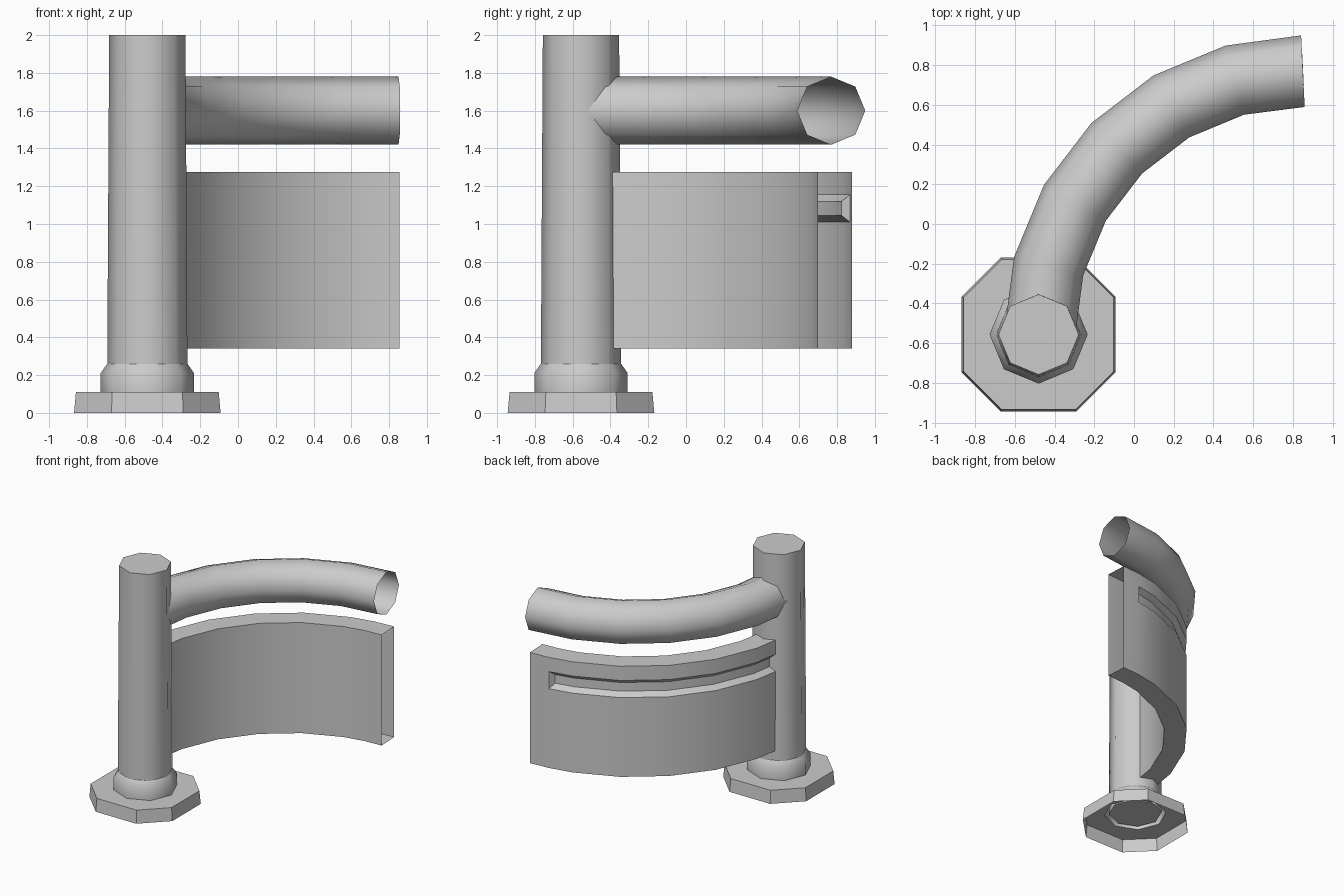
import bpy, bmesh
from math import sin, cos, radians, pi

cube = bpy.data.objects.get("Cube")
if cube:
    bpy.data.objects.remove(cube, do_unlink=True)

grey = bpy.data.materials.new("plain_grey")
grey.use_nodes = True
grey.diffuse_color = (0.6, 0.6, 0.6, 1)
grey.node_tree.nodes["Principled BSDF"].inputs["Base Color"].default_value = grey.diffuse_color

PX, PY = -0.48, -0.556      # post axis
CX, CY = 0.85, -0.556       # centre of the curved rail and panel


def finish(name, bm, angle=None):
    """Turn a bmesh into a named grey object, smooth below the angle."""
    mesh = bpy.data.meshes.new(name)
    bm.to_mesh(mesh)
    bm.free()
    mesh.materials.append(grey)
    if angle:
        mesh.shade_smooth()
        mesh.set_sharp_from_angle(angle=radians(angle))
    obj = bpy.data.objects.new(name, mesh)
    bpy.context.collection.objects.link(obj)
    return obj


def octagon(radius):
    return [(radius * cos(i * pi / 4), radius * sin(i * pi / 4)) for i in range(8)]


def chamfered_square(half, edge):
    corners = []
    for turn in range(4):
        c, s = cos(turn * pi / 2), sin(turn * pi / 2)
        corners += [(x * c - y * s, x * s + y * c) for x, y in ((half, edge), (edge, half))]
    return corners


def stack(name, layers, angle=None, caps=False):
    """Join eight-sided outlines, given from bottom to top, around the post axis."""
    bm = bmesh.new()
    rings = [[bm.verts.new((PX + x, PY + y, z)) for x, y in outline] for outline, z in layers]
    for low, high in zip(rings, rings[1:]):
        for i in range(8):
            j = (i + 1) % 8
            bm.faces.new((low[i], low[j], high[j], high[i]))
    if caps:
        bm.faces.new(rings[0][::-1])
        bm.faces.new(rings[-1])
    return finish(name, bm, angle)


def sweep(profile, angles, mid):
    """Sweep a closed (radius, height) profile along an arc, open at the ends."""
    bm = bmesh.new()
    rings = []
    for k, deg in enumerate(angles):
        c, s = cos(radians(deg)), sin(radians(deg))
        ring = []
        for r, z in profile:
            tilt = 0.05 * (r - mid) if k == 0 else 0
            ring.append(bm.verts.new((CX + r * c - tilt * s, CY + r * s + tilt * c, z)))
        rings.append(ring)
    n = len(profile)
    for a, b in zip(rings, rings[1:]):
        for i in range(n):
            j = (i + 1) % n
            bm.faces.new((a[i], b[i], b[j], a[j]))
    bm.normal_update()
    return bm, rings


# Hollow foot: tapered skirt and top plate with a round opening
stack("base_plate", [(chamfered_square(0.388, 0.19), 0),
                     (chamfered_square(0.378, 0.186), 0.11),
                     (octagon(0.247), 0.11)])

# Collar and post
stack("post_collar", [(octagon(0.247), 0.11), (octagon(0.247), 0.21),
                      (octagon(0.213), 0.26)], 30 + 20)
stack("post", [(octagon(0.213), 0.12), (octagon(0.202), 2.0)], 50, caps=True)

# Curved handrail: open eight-sided tube bent a quarter turn
rail_profile = [(1.325 + x, 1.6 + y) for x, y in octagon(0.18)]
bm, _ = sweep(rail_profile, [90 + 15 * i for i in range(7)], 1.325)
finish("curved_rail", bm, 50)

# Curved hollow panel, open at its free end
INNER, OUTER, LOW, HIGH = 1.255, 1.435, 0.34, 1.275
SLOT_LOW, SLOT_HIGH = 1.01, 1.155
panel_profile = [(OUTER, LOW), (OUTER, SLOT_LOW), (OUTER, SLOT_HIGH),
                 (OUTER, HIGH), (INNER, HIGH), (INNER, LOW)]
angles = [90, 97, 105, 120, 135, 150, 165, 177, 180]
bm, rings = sweep(panel_profile, angles, 1.345)
bm.faces.new(rings[-1])     # end buried in the post
bm.normal_update()

# Recessed slot along the outer side of the panel
slot_verts = {v for ring in rings[1:-1] for v in ring[1:3]}
slot = [f for f in bm.faces if all(v in slot_verts for v in f.verts)]
bmesh.ops.inset_region(bm, faces=slot, thickness=0.036, depth=-0.04,
                       use_boundary=True, use_even_offset=True)
finish("curved_panel", bm, 30)
